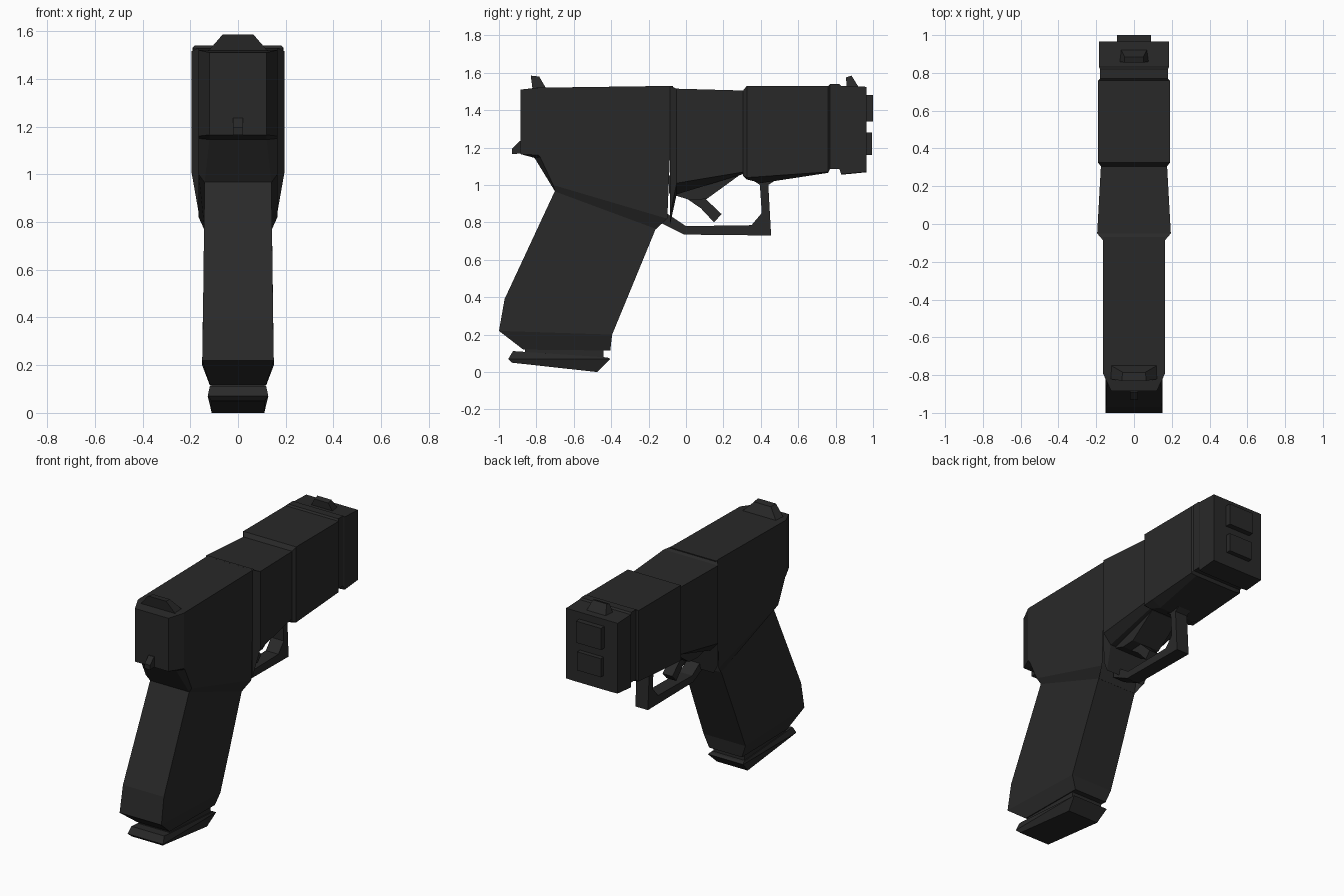
import bpy, bmesh

mat = bpy.data.materials.new("charcoal")
mat.diffuse_color = (0.022, 0.022, 0.022, 1)


def loft(name, rings):
    """Skin a list of equal-length closed rings and cap both ends."""
    bm = bmesh.new()
    vr = [[bm.verts.new(p) for p in r] for r in rings]
    n = len(vr[0])
    for a, b in zip(vr, vr[1:]):
        for i in range(n):
            j = (i + 1) % n
            bm.faces.new((a[i], a[j], b[j], b[i]))
    bm.faces.new(vr[0])
    bm.faces.new(vr[-1])
    bmesh.ops.recalc_face_normals(bm, faces=bm.faces)
    bmesh.ops.triangulate(bm, faces=[f for f in bm.faces if len(f.verts) > 4])
    me = bpy.data.meshes.new(name)
    bm.to_mesh(me)
    bm.free()
    me.materials.append(mat)
    ob = bpy.data.objects.new(name, me)
    bpy.context.collection.objects.link(ob)
    return ob


def slab(name, profile, hw):
    """Side profile (y, z) extruded across x."""
    return loft(name, [[(x, y, z) for y, z in profile] for x in (-hw, hw)])


def mirrored(name, outer, inner):
    """Side profiles (y, z, x) stepping inwards, mirrored across x."""
    half = [outer, inner]
    rings = [[(x, y, z) for y, z, x in r] for r in half]
    return loft(name, rings + [[(-x, y, z) for x, y, z in r] for r in rings[::-1]])


def barrel(name, stations):
    """Six-sided sections along y: (y, half width, top, side bottom, belly half width, belly)."""
    return loft(name, [[(w, y, t), (w, y, s), (b, y, u), (-b, y, u), (-w, y, s), (-w, y, t)]
                       for y, w, t, s, b, u in stations])


def stack(name, levels):
    """Four-sided sections: (back y, back z, front y, front z, half width)."""
    return loft(name, [[(-w, y0, z0), (w, y0, z0), (w, y1, z1), (-w, y1, z1)]
                       for y0, z0, y1, z1, w in levels])


# rear body with chamfered back plate and bottom rim
w = 0.165
mirrored("rear_body",
         [(-.79, 1.52, w), (-.79, 1.52, w), (-.07, 1.53, w), (-.10, .82, w),
          (-.71, 1.0, w), (-.78, 1.15, w), (-.79, 1.16, w)],
         [(-.885, 1.51, .12), (-.80, 1.52, .12), (-.07, 1.53, .14), (-.16, .765, .14),
          (-.70, .965, .14), (-.81, 1.145, .12), (-.885, 1.165, .12)])

# middle section, flared where it meets the rear body
barrel("middle_body", [
    (-.085, .165, 1.53, .84, .14, .79),
    (-.05, .195, 1.515, 1.01, .14, .95),
    (.31, .175, 1.505, 1.07, .12, 1.06)])

# front section, with a narrow neck and muzzle block
barrel("front_body", [
    (.305, .175, 1.505, 1.05, .15, 1.05),
    (.325, .19, 1.53, 1.04, .15, 1.03),
    (.40, .19, 1.53, 1.045, .13, 1.01),
    (.76, .19, 1.53, 1.07, .15, 1.065),
    (.77, .18, 1.54, 1.085, .15, 1.085),
    (.82, .18, 1.54, 1.085, .15, 1.085),
    (.83, .185, 1.53, 1.058, .15, 1.055),
    (.965, .185, 1.525, 1.07, .15, 1.068)])

# raised muzzle plates
for name, z0, z1, y, hw in (("upper_muzzle_plate", 1.34, 1.48, 1.0, .09),
                            ("lower_muzzle_plate", 1.16, 1.28, .995, .085)):
    slab(name, [(.95, z0), (y, z0), (y, z1), (.95, z1)], hw)

# sights and rear nub
loft("rear_sight", [
    [(-.13, -.82, 1.51), (.13, -.82, 1.51), (.12, -.75, 1.52), (-.12, -.75, 1.52)],
    [(-.065, -.83, 1.585), (.065, -.83, 1.585), (.06, -.785, 1.58), (-.06, -.785, 1.58)]])
loft("front_sight", [
    [(-.08, .86, 1.52), (.08, .86, 1.52), (.07, .925, 1.52), (-.07, .925, 1.52)],
    [(-.05, .855, 1.575), (.05, .855, 1.575), (.05, .885, 1.585), (-.05, .885, 1.585)]])
slab("rear_nub", [(-.87, 1.235), (-.89, 1.235), (-.93, 1.195), (-.93, 1.165), (-.87, 1.17)], .02)

# trigger housing, trigger and guard
slab("trigger_housing", [(-.09, 1.05), (-.09, .955), (.02, .92), (.11, .925), (.31, 1.07)], .10)
slab("trigger", [(.0, .93), (.10, .93), (.19, .845), (.15, .80), (.08, .875)], .035)
slab("trigger_guard", [
    (-.13, .86), (-.09, .84), (0, .78), (.35, .785), (.405, .85), (.395, 1.0), (.35, 1.03),
    (.50, 1.04), (.44, 1.0), (.455, .73), (-.01, .735), (-.10, .78), (-.14, .80)], .045)

# grip and base plate
stack("grip", [
    (-.70, .97, -.16, .77, .14),
    (-.97, .39, -.30, .43, .147),
    (-1.0, .22, -.395, .20, .15),
    (-.87, .12, -.405, .115, .118)])
stack("base_neck", [(-.86, .13, -.44, .13, .112), (-.86, .09, -.44, .06, .112)])
stack("base_plate", [
    (-.925, .112, -.42, .078, .118),
    (-.95, .07, -.405, .07, .127),
    (-.93, .05, -.475, .0, .11)])
